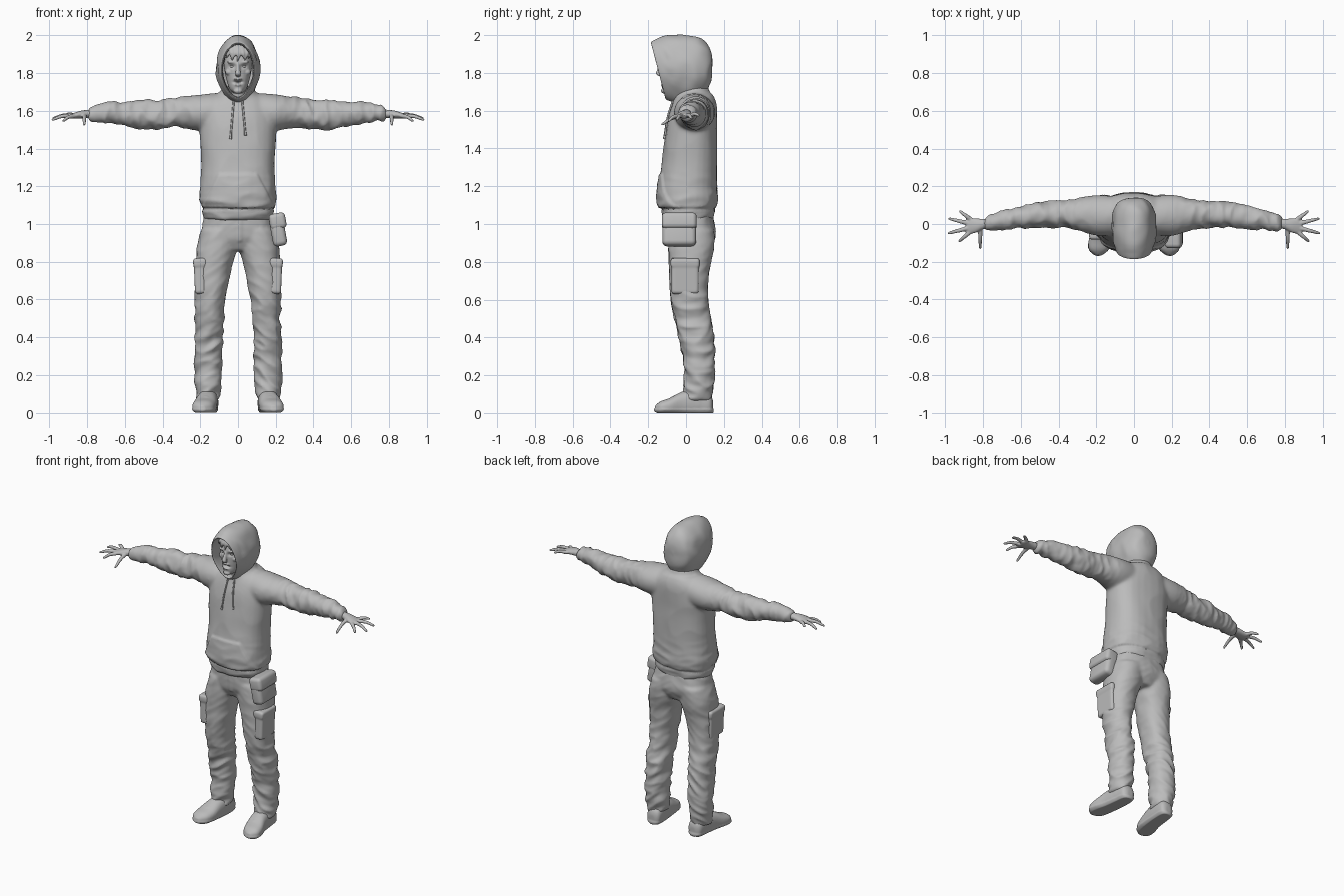
import bpy, bmesh, math
from mathutils import Vector, Matrix, noise
from mathutils.bvhtree import BVHTree

cube = bpy.data.objects.get("Cube")
if cube:
    bpy.data.objects.remove(cube)

grey = bpy.data.materials.new("plain grey")
grey.use_nodes = True
grey.diffuse_color = (0.5, 0.5, 0.5, 1)
grey.node_tree.nodes["Principled BSDF"].inputs["Base Color"].default_value = (0.5, 0.5, 0.5, 1)

X, Y, Z = Vector((1, 0, 0)), Vector((0, 1, 0)), Vector((0, 0, 1))


def spline(rows, steps):
    """Catmull-Rom through rows of numbers."""
    rows = [Vector(r) for r in rows]
    out = []
    for i in range(len(rows) - 1):
        p, q = rows[i], rows[i + 1]
        m = (q - rows[max(i - 1, 0)]) / 2
        n = (rows[min(i + 2, len(rows) - 1)] - p) / 2
        for k in range(steps):
            t = k / steps
            out.append(p * (2*t**3 - 3*t*t + 1) + m * (t**3 - 2*t*t + t)
                       + q * (3*t*t - 2*t**3) + n * (t**3 - t*t))
    return out + [rows[-1]]


def loft(bm, rows, axis=None, up=Z, side=1, seg=28, power=2, steps=4, cap=True):
    """Skin rings (x, y, z, half width, half height) along an axis or the path."""
    rows = spline(rows, steps)
    rings = []
    for i, r in enumerate(rows):
        a, b = rows[max(i - 1, 0)], rows[min(i + 1, len(rows) - 1)]
        t = axis or Vector((b[0] - a[0], b[1] - a[1], b[2] - a[2])).normalized()
        across = up.cross(t).normalized()
        top = t.cross(across)
        ring = []
        for k in range(seg):
            w = 2 * math.pi * k / seg
            c, s = math.cos(w), math.sin(w)
            p = (Vector(r[:3]) + across * math.copysign(abs(c)**(2/power), c) * r[3]
                 + top * math.copysign(abs(s)**(2/power), s) * r[4])
            ring.append(bm.verts.new((p.x * side, p.y, p.z)))
        rings.append(ring)
    for a, b in zip(rings, rings[1:]):
        for k in range(seg):
            n = (k + 1) % seg
            bm.faces.new((a[k], a[n], b[n], b[k]))
    if cap:
        bm.faces.new(rings[0])
        bm.faces.new(rings[-1])


def ball(bm, centre, size):
    bmesh.ops.create_uvsphere(bm, u_segments=20, v_segments=12, radius=1,
                              matrix=Matrix.Translation(centre) @ Matrix.Diagonal((*size, 1)))


def finish(name, bm, voxel=0, smooth=0, shape=None, angle=60):
    """Fuse the volumes, relax them, push out surface detail and shade smooth."""
    bmesh.ops.recalc_face_normals(bm, faces=bm.faces)
    mesh = bpy.data.meshes.new(name)
    bm.to_mesh(mesh)
    bm.free()
    obj = bpy.data.objects.new(name, mesh)
    bpy.context.collection.objects.link(obj)
    if voxel:
        mod = obj.modifiers.new("fuse", "REMESH")
        mod.mode, mod.voxel_size = "VOXEL", voxel
        graph = bpy.context.evaluated_depsgraph_get()
        obj.data = bpy.data.meshes.new_from_object(obj.evaluated_get(graph))
        obj.modifiers.clear()
    bm = bmesh.new()
    bm.from_mesh(obj.data)
    for _ in range(smooth):
        bmesh.ops.smooth_vert(bm, verts=bm.verts, factor=0.5, use_axis_x=True,
                              use_axis_y=True, use_axis_z=True)
    bm.normal_update()
    if shape:
        moves = [(v, shape(v.co, v.normal)) for v in bm.verts]
        for v, d in moves:
            v.co += d
    tree = BVHTree.FromBMesh(bm)
    bm.to_mesh(obj.data)
    bm.free()
    obj.data.materials.clear()
    obj.data.materials.append(grey)
    bpy.ops.object.select_all(action="DESELECT")
    obj.select_set(True)
    bpy.context.view_layer.objects.active = obj
    bpy.ops.object.shade_smooth_by_angle(angle=math.radians(angle))
    return tree


def folds(p, fx, fy, fz):
    q = Vector((p.x * fx, p.y * fy, p.z * fz))
    return 0.6 - 2 * abs(noise.noise(q)) + 0.4 * noise.noise(q * 2.1)


def band(v, lo, hi, soft=0.012):
    f = lambda t: max(0, min(1, t / soft))
    return f(v - lo) * f(hi - v)


# Hoodie: torso, collar and sleeves
bm = bmesh.new()
loft(bm, [(0, .015, 1.025, .178, .13), (0, .012, 1.07, .188, .138), (0, .01, 1.12, .203, .155),
          (0, .01, 1.2, .198, .155), (0, .018, 1.32, .194, .146), (0, .025, 1.45, .2, .138),
          (0, .035, 1.56, .2, .13), (0, .045, 1.64, .17, .115), (0, .05, 1.69, .11, .09)],
     Z, Y, power=2.4)
loft(bm, [(0, .04, 1.6, .15, .12), (0, .035, 1.67, .112, .1), (0, .035, 1.73, .08, .08)], Z, Y)
for s in (1, -1):
    loft(bm, [(.08, .045, 1.595, .1, .1), (.2, .045, 1.59, .108, .096), (.3, .052, 1.592, .082, .082),
              (.4, .05, 1.58, .07, .078), (.5, .05, 1.58, .066, .076), (.58, .04, 1.585, .06, .067),
              (.66, .025, 1.59, .054, .058), (.74, .01, 1.588, .046, .046),
              (.79, 0, 1.583, .035, .033)], X, Z, s)


def hoodie_shape(p, n):
    arm = max(0, min(1, (abs(p.x) - .2) / .15))
    low = max(0, min(1, (1.3 - p.z) / .2))
    d = .009 * arm * folds(p, 17, 8, 9) + .007 * low * folds(p, 6, 6, 15)
    d += .003 * folds(p, 7, 5, 5)
    # front pouch pocket with slanted openings
    if n.y < -.2 and p.z < 1.3:
        d += .008 * band(p.z, 1.08, 1.27) * band(abs(p.x), -1, .165 - .5 * (p.z - 1.15))
    # hem groove
    d -= .006 * band(p.z, 1.07, 1.09, .008) * (1 - arm)
    return n * d


hoodie = finish("hoodie", bm, .009, 6, hoodie_shape)

# Hood: shell that turns in at the rim
bm = bmesh.new()
loft(bm, [(0, -.03, 1.815, .082, .14), (0, -.1, 1.812, .08, .138), (0, -.138, 1.812, .082, .142),
          (0, -.146, 1.812, .09, .15), (0, -.125, 1.812, .1, .162), (0, -.07, 1.815, .113, .178),
          (0, 0, 1.818, .117, .182), (0, .06, 1.822, .11, .168), (0, .11, 1.832, .085, .125),
          (0, .135, 1.84, .045, .065), (0, .142, 1.842, .004, .006)], Y, Z, seg=48, steps=5)
bmesh.ops.delete(bm, geom=[f for f in bm.faces if len(f.verts) > 4 and f.calc_center_median().y < 0],
                 context="FACES_ONLY")


def hood_shape(p, n):
    front = max(0, min(1, (.06 - p.y) / .12))
    lean = Vector((0, -.26 * (p.z - 1.81) * front, 0))
    narrow = Vector((-p.x * max(0, 1.78 - p.z) * 1.4, 0, 0))
    return lean + narrow + n * .006 * folds(p, 5, 9, 9) * (p.y > -.1)


finish("hood", bm, 0, 0, hood_shape, 80)

# Head with brow, nose, lips and chin
bm = bmesh.new()
loft(bm, [(0, -.07, 1.695, .025, .04), (0, -.066, 1.715, .045, .06), (0, -.056, 1.76, .06, .073),
          (0, -.05, 1.81, .071, .081), (0, -.045, 1.86, .076, .088), (0, -.035, 1.91, .07, .08),
          (0, -.02, 1.95, .04, .05)], Z, Y)
loft(bm, [(0, -.01, 1.62, .055, .055), (0, -.02, 1.75, .052, .055)], Z, Y)
loft(bm, [(0, -.128, 1.85, .009, .01), (0, -.138, 1.82, .011, .014), (0, -.146, 1.795, .015, .014),
          (0, -.134, 1.783, .012, .008)], Z, Y)
ball(bm, (0, -.115, 1.705), (.024, .018, .015))
for s in (1, -1):
    ball(bm, (s * .03, -.118, 1.858), (.028, .014, .009))
    ball(bm, (s * .046, -.095, 1.805), (.022, .022, .018))
ball(bm, (0, -.128, 1.768), (.023, .011, .006))
ball(bm, (0, -.123, 1.737), (.02, .012, .007))


def face_shape(p, n):
    d = 0
    if p.y < -.06:
        for cx, cz, rx, rz, depth in ((.03, 1.836, .018, .011, .012), (-.03, 1.836, .018, .011, .012),
                                      (0, 1.752, .02, .008, .022)):
            d += depth * math.exp(-((p.x - cx) / rx)**2 - ((p.z - cz) / rz)**2)
    return Vector((0, d, 0))


finish("head", bm, .004, 3, face_shape)

# Eyes and fringe
bm = bmesh.new()
for s in (1, -1):
    ball(bm, (s * .03, -.106, 1.836), (.014, .012, .009))
finish("eyes", bm)
bm = bmesh.new()
ball(bm, (0, -.06, 1.92), (.078, .075, .045))
for i in range(7):
    x = -.06 + i * .02
    y = -.135 + 6 * x * x
    loft(bm, [(x, y + .02, 1.94, .014, .012), (x + .006, y, 1.905, .012, .01),
              (x + .012 * math.sin(i * 2), y + .003, 1.868 + .01 * math.cos(i * 3), .003, .003)],
         Z, Y, seg=8)
finish("hair", bm, .005, 1)

# Drawstrings laid on the chest
bm = bmesh.new()
for s, end in ((1, 1.47), (-1, 1.45)):
    rows = []
    for i in range(9):
        z = 1.66 + (end - 1.66) * i / 8
        x = s * (.022 + .018 * i / 8)
        hit = hoodie.ray_cast(Vector((x, -1, z)), Y)[0]
        y = min(hit.y if hit else -.08, -.06) - .004
        rows.append((x, y, z, .005, .005))
    rows[-1] = (*rows[-1][:3], .007, .007)
    loft(bm, rows, None, Y, seg=8, steps=2)
finish("drawstrings", bm)

# Hands
for s, label in ((1, "left"), (-1, "right")):
    bm = bmesh.new()
    loft(bm, [(.76, .003, 1.585, .025, .023), (.8, 0, 1.583, .028, .022), (.835, -.008, 1.58, .037, .02),
              (.87, -.01, 1.574, .042, .015), (.89, -.01, 1.571, .036, .01)], X, Z, s)
    fingers = [((.87, -.042, 1.572), (.93, -.095, 1.545)), ((.88, -.022, 1.574), (.988, -.05, 1.552)),
               ((.88, .004, 1.574), (.985, .03, 1.56)), ((.865, .024, 1.574), (.925, .07, 1.575)),
               ((.815, -.025, 1.575), (.815, -.132, 1.525))]
    for a, b in fingers:
        a, b = Vector(a), Vector(b)
        mid = a.lerp(b, .5) + Z * .008
        loft(bm, [(*a, .013, .012), (*mid, .0105, .01), (*a.lerp(b, .92), .0075, .007), (*b, .003, .003)],
             None, Z, s, seg=12)
    finish(label + "_hand", bm, .004, 3)

# Trousers
bm = bmesh.new()
loft(bm, [(0, .03, .86, .08, .09), (0, .03, .92, .185, .122), (0, .028, .98, .19, .126),
          (0, .02, 1.06, .175, .12)], Z, Y, power=2.3)
for s in (1, -1):
    loft(bm, [(.1, .03, .97, .095, .12), (.113, .027, .87, .106, .12), (.13, .018, .77, .096, .108),
              (.142, .015, .65, .086, .1), (.15, .028, .53, .077, .094), (.155, .055, .4, .073, .092),
              (.158, .068, .28, .071, .08), (.16, .07, .17, .07, .078), (.16, .062, .1, .062, .072),
              (.16, .06, .065, .055, .065)], Z, Y, s, power=2.2)


def trouser_shape(p, n):
    low = max(.35, min(1, (.8 - p.z) / .3))
    d = .011 * low * folds(p + Z * abs(p.x) * .6, 7, 7, 14)
    fly = .004 * band(p.x, -.004, .025, .006) * band(p.z, .9, 1.03) * (n.y < -.3)
    return n * (d + fly)


finish("trousers", bm, .009, 5, trouser_shape)


# Rounded boxes: belt pouch and thigh pockets
def box(bm, centre, size, turn=0, bevel=.014):
    made = bmesh.ops.create_cube(bm, size=1, matrix=Matrix.Translation(centre)
                                 @ Matrix.Rotation(turn, 4, "Y") @ Matrix.Diagonal((*size, 1)))
    edges = list({e for v in made["verts"] for e in v.link_edges})
    bmesh.ops.bevel(bm, geom=edges, offset=bevel, segments=4, profile=.5, affect="EDGES")


bm = bmesh.new()
box(bm, (.212, -.036, .965), (.075, .178, .165), -.18, .025)
box(bm, (.21, -.036, 1.015), (.088, .184, .085), -.18, .022)
finish("belt_pouch", bm, 0, 0, None, 50)

for s, label in ((1, "left"), (-1, "right")):
    bm = bmesh.new()
    box(bm, (s * .2, -.005, .715), (.062, .145, .17), s * .04)
    box(bm, (s * .2, -.005, .795), (.076, .155, .05), s * .06)
    finish(label + "_thigh_pocket", bm, .006, 3)

# Shoes with a flat sole
for s, label in ((1, "left"), (-1, "right")):
    bm = bmesh.new()
    loft(bm, [(.15, .143, .035, .02, .03), (.152, .125, .045, .045, .055), (.156, .06, .055, .052, .07),
              (.165, -.02, .05, .056, .062), (.178, -.085, .036, .062, .044),
              (.187, -.135, .028, .052, .034), (.19, -.165, .022, .015, .015)], Y, Z, s, power=2.4)
    loft(bm, [(.158, .06, .04, .05, .06), (.16, .06, .13, .05, .055)], Z, Y, s)
    for y, z in ((-.02, .108), (-.045, .095), (-.068, .084)):
        loft(bm, [(.135, y, z - .014, .005, .005), (.17, y - .004, z, .006, .006),
                  (.205, y, z - .014, .005, .005)], X, Z, s, seg=8)

    def sole(p, n):
        rim = .004 * band(p.z, -.1, .024, .006)
        return Vector((n.x * rim, n.y * rim, max(0, -p.z)))

    finish(label + "_shoe", bm, .006, 2, sole)
